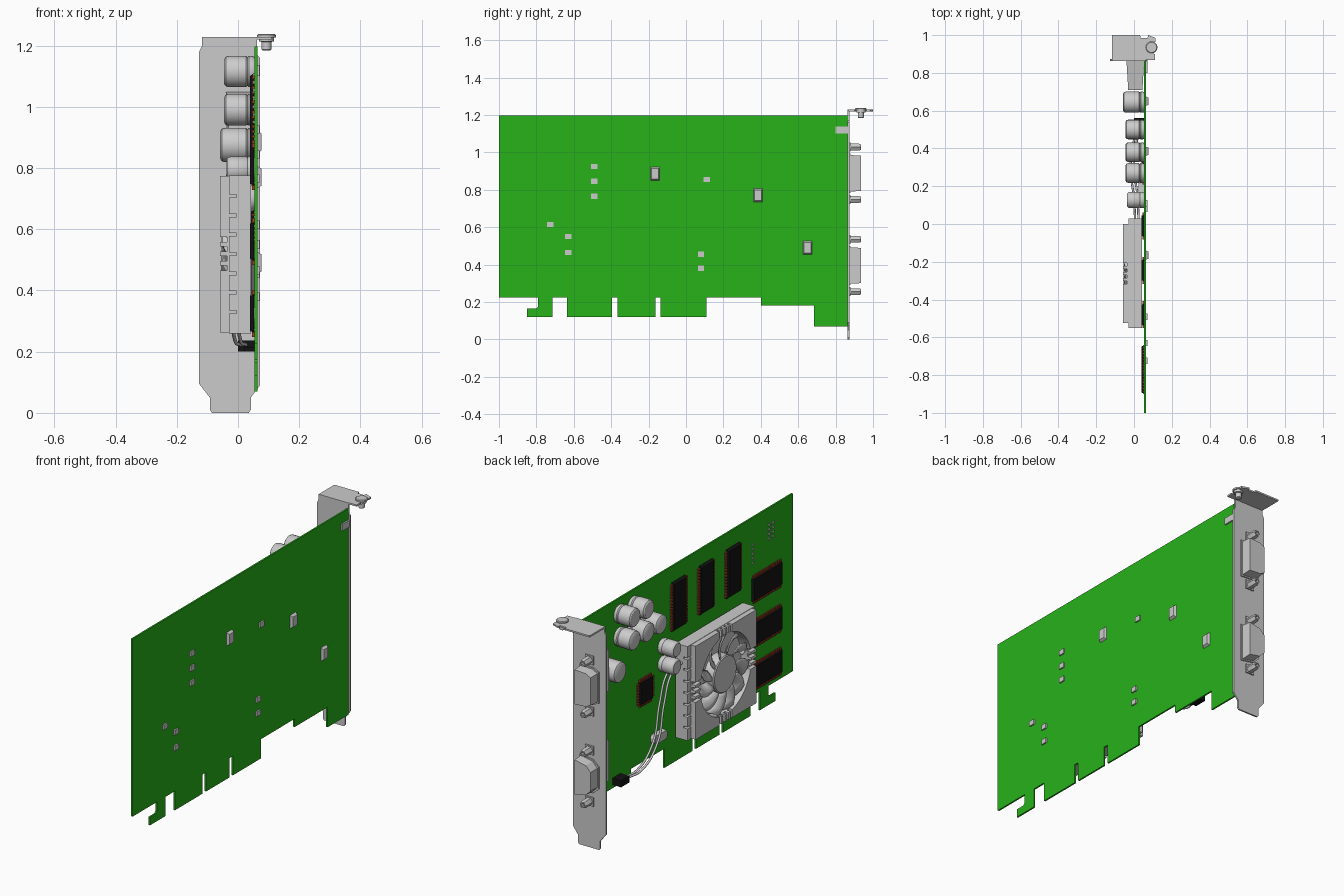
import bpy, bmesh, math
from mathutils import Vector

if "Cube" in bpy.data.objects:
    bpy.data.objects.remove(bpy.data.objects["Cube"])


def material(name, rgb):
    m = bpy.data.materials.new(name)
    m.diffuse_color = (*rgb, 1)
    m.use_nodes = True
    m.node_tree.nodes["Principled BSDF"].inputs["Base Color"].default_value = m.diffuse_color
    return m


GREEN = material("board_green", (0.02, 0.45, 0.01))
BLACK = material("chip_black", (0.006, 0.006, 0.006))
RED = material("pin_red", (0.35, 0.05, 0.02))


def finish(name, bm, mat=None, smooth=False):
    bmesh.ops.recalc_face_normals(bm, faces=bm.faces)
    me = bpy.data.meshes.new(name)
    bm.to_mesh(me)
    bm.free()
    ob = bpy.data.objects.new(name, me)
    bpy.context.collection.objects.link(ob)
    if mat:
        me.materials.append(mat)
    if smooth:
        bpy.ops.object.select_all(action='DESELECT')
        ob.select_set(True)
        bpy.context.view_layer.objects.active = ob
        bpy.ops.object.shade_smooth_by_angle(angle=math.radians(35))
    return ob


def place(axis, a, b, h):
    return {'x': (h, a, b), 'y': (a, h, b), 'z': (a, b, h)}[axis]


def prism(name, pts, axis, lo, hi, mat=None, taper=1.0):
    """Extrude a 2D outline along an axis, optionally shrinking the far end."""
    bm = bmesh.new()
    n = len(pts)
    ca = (min(p[0] for p in pts) + max(p[0] for p in pts)) / 2
    cb = (min(p[1] for p in pts) + max(p[1] for p in pts)) / 2
    v0 = [bm.verts.new(place(axis, a, b, lo)) for a, b in pts]
    v1 = [bm.verts.new(place(axis, ca + (a - ca) * taper, cb + (b - cb) * taper, hi)) for a, b in pts]
    bm.faces.new(v0)
    bm.faces.new(v1)
    for i in range(n):
        j = (i + 1) % n
        bm.faces.new((v0[i], v0[j], v1[j], v1[i]))
    return finish(name, bm, mat)


def boxes(name, items, mat=None):
    """One object of many boxes, each (x0, x1, y0, y1, z0, z1)."""
    bm = bmesh.new()
    for x0, x1, y0, y1, z0, z1 in items:
        vs = bmesh.ops.create_cube(bm, size=1)['verts']
        for v in vs:
            v.co = Vector(((x0 + x1) / 2 + v.co.x * (x1 - x0),
                           (y0 + y1) / 2 + v.co.y * (y1 - y0),
                           (z0 + z1) / 2 + v.co.z * (z1 - z0)))
    return finish(name, bm, mat)


def lathe(name, profile, axis, ca, cb, segs=24, mat=None):
    """Revolve (height, radius) points about an axis through (ca, cb)."""
    bm = bmesh.new()
    rings = []
    for h, r in profile:
        rings.append([bm.verts.new(place(axis, ca + r * math.cos(2 * math.pi * i / segs),
                                         cb + r * math.sin(2 * math.pi * i / segs), h)) for i in range(segs)])
    for p, q in zip(rings, rings[1:]):
        for i in range(segs):
            j = (i + 1) % segs
            bm.faces.new((p[i], p[j], q[j], q[i]))
    bm.faces.new(rings[0])
    bm.faces.new(rings[-1])
    return finish(name, bm, mat, True)


def cut(ob, cutter):
    mod = ob.modifiers.new("cut", 'BOOLEAN')
    mod.operation, mod.solver, mod.object = 'DIFFERENCE', 'EXACT', cutter
    bpy.context.view_layer.objects.active = ob
    bpy.ops.object.modifier_apply(modifier=mod.name)


# circuit board with edge fingers and locking hook
prism("circuit_board", [
    (-1, 1.197), (0.865, 1.197), (0.865, 0.07), (0.685, 0.07), (0.685, 0.18), (0.40, 0.18), (0.40, 0.225),
    (0.11, 0.225), (0.11, 0.12), (-0.135, 0.12), (-0.135, 0.225), (-0.163, 0.225), (-0.163, 0.12),
    (-0.365, 0.12), (-0.365, 0.225), (-0.395, 0.225), (-0.395, 0.12), (-0.635, 0.12), (-0.635, 0.225),
    (-0.715, 0.225), (-0.715, 0.12), (-0.85, 0.12), (-0.85, 0.165), (-0.80, 0.165), (-0.79, 0.175),
    (-0.79, 0.225), (-1, 0.225)], 'x', 0.054, 0.063, GREEN)

# mounting bracket, bent top flange and board tab
prism("bracket_plate", [
    (-0.117, 1.228), (0.062, 1.228), (0.062, 1.17), (0.072, 1.16), (0.072, 0.09), (0.042, 0.05), (0.042, 0.01),
    (0.035, 0), (-0.085, 0), (-0.092, 0.01), (-0.092, 0.05), (-0.127, 0.095), (-0.127, 1.18), (-0.117, 1.2)],
    'y', 0.864, 0.873)
prism("bracket_flange", [
    (-0.117, 0.868), (0.11, 0.868), (0.11, 0.90), (0.08, 0.91), (0.08, 0.96), (0.115, 0.965), (0.115, 0.985),
    (0.075, 1.0), (0.072, 0.985), (0.035, 0.985), (0.032, 1.0), (-0.117, 1.0)], 'z', 1.219, 1.228)
boxes("bracket_tab", [(0.063, 0.071, 0.80, 0.868, 1.10, 1.137)])
lathe("bracket_screw", [(1.183, 0.012), (1.187, 0.016), (1.212, 0.016), (1.213, 0.024),
                        (1.226, 0.024), (1.226, 0.031), (1.234, 0.031), (1.237, 0.027)], 'z', 0.093, 0.935)

# two video ports with collars, inner bodies and screw posts
CX = -0.03
for name, zc, slope in (("upper", 0.888, 0.01), ("lower", 0.395, 0.035)):
    def outline(w, h):
        return [(CX + w, zc - h), (CX + w, zc + h), (CX - w * 0.4, zc + h - slope * 0.4), (CX - w, zc + h - slope - 0.01),
                (CX - w, zc - h + slope + 0.01), (CX - w * 0.4, zc - h + slope * 0.4)]
    prism(name + "_port_collar", outline(0.057, 0.105), 'y', 0.87, 0.88)
    prism(name + "_port_shell", outline(0.05, 0.098), 'y', 0.873, 0.936, taper=0.96)
    prism(name + "_port_body", [(-0.04, zc - 0.12), (0.054, zc - 0.12), (0.054, zc + 0.16), (-0.04, zc + 0.16)],
          'y', 0.866, 0.71, taper=0.8)
    for s in (-1, 1):
        z = zc + s * 0.14
        boxes(name + "_post_plate", [(CX - 0.025, CX + 0.025, 0.87, 0.88, z - 0.024, z + 0.024)])
        lathe(name + "_post", [(0.87, 0.021), (0.925, 0.021), (0.936, 0.017), (0.936, 0.01), (0.91, 0.01)],
              'y', CX, z, 6)

# heatsink base and cover, cut for the fan opening, vents and side fins
FY, FZ = -0.262, 0.52
base = boxes("heatsink_base", [(-0.03, 0.042, -0.55, 0.03, 0.26, 0.775)])
cover = boxes("heatsink_cover", [(-0.058, -0.03, -0.525, 0.0, 0.262, 0.773)])
bore = lathe("bore_cutter", [(-0.1, 0.22), (0.005, 0.22)], 'x', FY, FZ, 40)
vents = []
for i in range(4):
    o = (i - 1.5) * 0.031
    for s in (-1, 1):
        a, b = sorted((s * 0.17, s * 0.30))
        vents.append((-0.07, -0.036, FY + a, FY + b, FZ + o - 0.008, FZ + o + 0.008))
        vents.append((-0.07, -0.036, FY + o - 0.008, FY + o + 0.008, FZ + a, FZ + b))
vent_cutter = boxes("vent_cutter", vents)
fins = []
for i in range(7):
    z = 0.33 + i * 0.063
    for y0, y1 in ((-0.6, -0.525), (0.0, 0.06)):
        fins.append((-0.05, -0.005, y0, y1, z - 0.005, z + 0.005))
fin_cutter = boxes("fin_cutter", fins)
cut(base, bore)
cut(base, fin_cutter)
cut(cover, bore)
cut(cover, vent_cutter)
for c in (bore, vent_cutter, fin_cutter):
    bpy.data.objects.remove(c)

# fan hub and swept blades
lathe("fan_hub", [(0.006, 0.1), (-0.05, 0.1), (-0.055, 0.095)], 'x', FY, FZ, 32)
bm = bmesh.new()
for k in range(11):
    rows = []
    for j in range(5):
        t = j / 4
        r = 0.095 + 0.115 * t
        row = []
        for i in range(4):
            u = i / 3
            ang = 2 * math.pi * k / 11 + 0.35 * t * t + u * 0.42
            x = -0.048 + 0.038 * u * u
            row.append(bm.verts.new((x, FY + r * math.cos(ang), FZ + r * math.sin(ang))))
        rows.append(row)
    for p, q in zip(rows, rows[1:]):
        for i in range(3):
            bm.faces.new((p[i], p[i + 1], q[i + 1], q[i]))
blades = finish("fan_blades", bm, smooth=True)
blades.modifiers.new("thickness", 'SOLIDIFY').thickness = 0.004

# capacitors: (y, z, radius, front x)
for y, z, r, x in ((0.38, 1.115, 0.051, -0.045), (0.50, 1.115, 0.051, -0.045), (0.27, 0.99, 0.052, -0.045),
                   (0.38, 0.99, 0.052, -0.045), (0.50, 0.99, 0.052, -0.045), (0.645, 0.875, 0.056, -0.058),
                   (0.127, 0.795, 0.043, -0.036), (0.127, 0.70, 0.043, -0.036)):
    lathe("capacitor", [(0.056, r * 0.92), (0.046, r), (0.036, r), (0.031, r * 0.93), (0.026, r), (x + 0.014, r),
                        (x + 0.005, r * 0.94), (x, r * 0.8)], 'x', y, z)


# chips: tapered black body with a row of pins along the two long sides
def chip(name, y, z, w, h, sides, n):
    prism(name, [(y - w / 2, z - h / 2), (y + w / 2, z - h / 2), (y + w / 2, z + h / 2), (y - w / 2, z + h / 2)],
          'x', 0.053, 0.040, BLACK, 0.93)
    pins = []
    for i in range(n):
        f = (i + 0.5) / n - 0.5
        for s in (-1, 1):
            if 'y' in sides:
                c, e = z + f * h * 0.95, y + s * (w / 2 + 0.004)
                pins.append((0.046, 0.055, e - 0.01, e + 0.01, c - h / n * 0.28, c + h / n * 0.28))
            if 'z' in sides:
                c, e = y + f * w * 0.95, z + s * (h / 2 + 0.004)
                pins.append((0.046, 0.055, c - w / n * 0.28, c + w / n * 0.28, e - 0.01, e + 0.01))
    boxes(name + "_pins", pins, RED)


for y in (-0.01, -0.245, -0.48):
    chip("memory_chip_upright", y, 0.975, 0.115, 0.27, 'y', 16)
for z in (0.805, 0.56, 0.325):
    chip("memory_chip_flat", -0.77, z, 0.26, 0.125, 'z', 16)
chip("controller_chip", 0.28, 0.61, 0.115, 0.125, 'yz', 8)

# crystal can, fan plug and wires
prism("crystal", [(0.12, 0.31), (0.13, 0.295), (0.22, 0.295), (0.23, 0.31), (0.23, 0.33), (0.22, 0.345),
                  (0.13, 0.345), (0.12, 0.33)], 'x', 0.055, 0.025, taper=0.93)
boxes("fan_plug", [(0.0, 0.055, 0.49, 0.56, 0.2, 0.236), (0.02, 0.055, 0.475, 0.49, 0.2, 0.215)], BLACK)
for k in (-1, 1):
    cu = bpy.data.curves.new("fan_wire", 'CURVE')
    cu.dimensions, cu.bevel_depth, cu.bevel_resolution = '3D', 0.006, 2
    path = [(0.02, 0.50, 0.222), (0.0, 0.40, 0.235), (-0.01, 0.28, 0.34), (0.0, 0.21, 0.52), (0.01, 0.13, 0.655), (0.015, 0.02, 0.68)]
    sp = cu.splines.new('BEZIER')
    sp.bezier_points.add(len(path) - 1)
    for p, (x, y, z) in zip(sp.bezier_points, path):
        p.co = (x + k * 0.009, y + k * 0.007, z)
        p.handle_left_type = p.handle_right_type = 'AUTO'
    bpy.context.collection.objects.link(bpy.data.objects.new("fan_wire", cu))

# small surface parts on the component side
boxes("front_resistors", [(0.049, 0.055, y - 0.008, y + 0.008, z - 0.005, z + 0.005) for y, z in
                          [(-0.65, 0.95 + i * 0.025) for i in range(5)] +
                          [(-0.79 - 0.035 * j, 1.03 + i * 0.025) for i in range(4) for j in range(2)]])

# parts on the back side
for y, z in ((-0.165, 0.885), (0.385, 0.77), (0.65, 0.49)):
    prism("back_chip", [(y - 0.025, z - 0.037), (y + 0.025, z - 0.037), (y + 0.025, z + 0.037), (y - 0.025, z + 0.037)],
          'x', 0.062, 0.077, taper=0.75)
for y, z in ((-0.49, 0.925), (-0.49, 0.845), (-0.49, 0.765), (-0.725, 0.615), (-0.63, 0.55), (-0.63, 0.465),
             (0.11, 0.855), (0.08, 0.455), (0.08, 0.38)):
    boxes("back_resistor", [(0.062, 0.071, y - 0.017, y + 0.017, z - 0.014, z + 0.014)])
